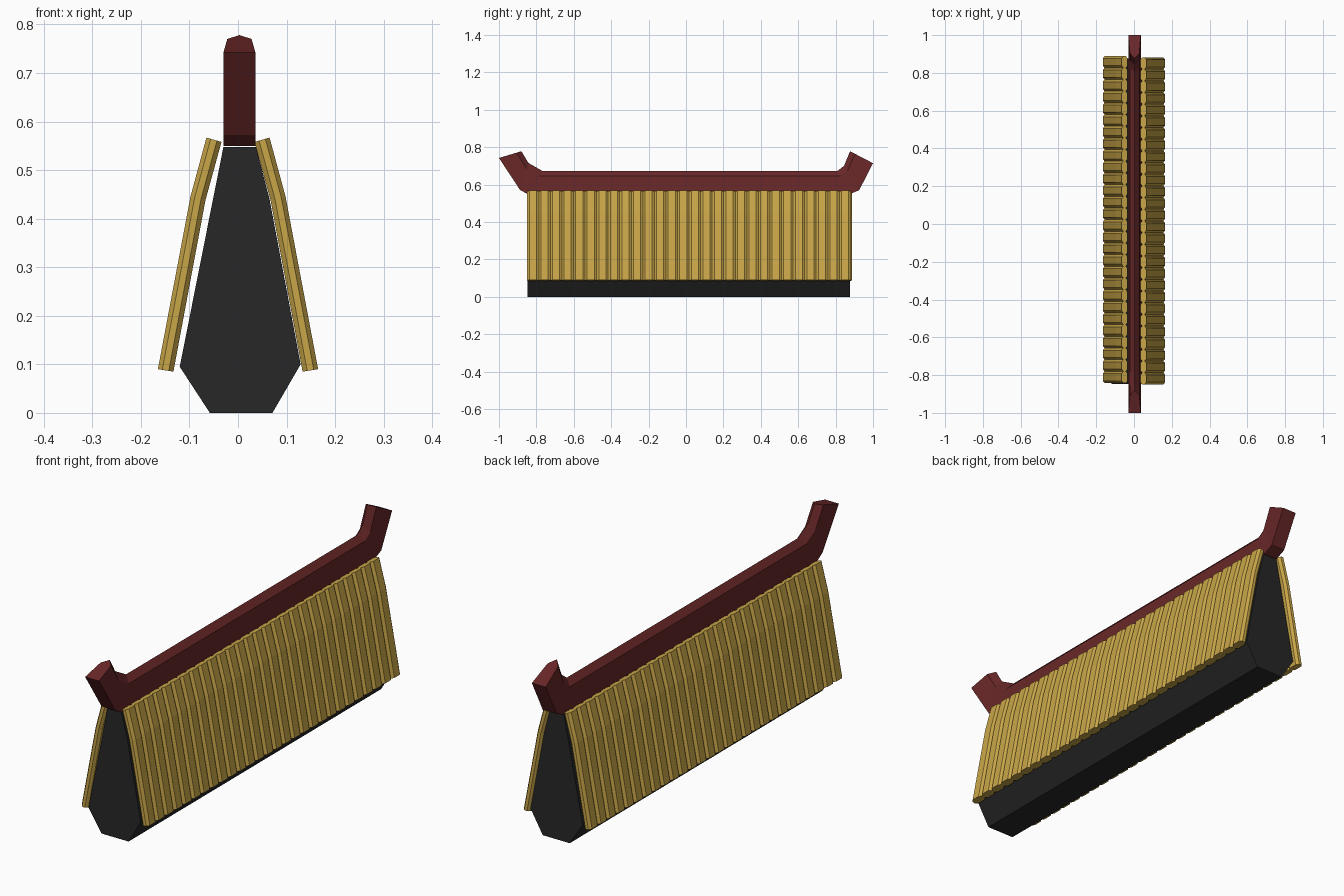
import bpy, bmesh
from mathutils import Vector

if "Cube" in bpy.data.objects:
    bpy.data.objects.remove(bpy.data.objects["Cube"])


def material(name, color):
    m = bpy.data.materials.new(name)
    m.diffuse_color = (*color, 1)
    m.use_nodes = True
    m.node_tree.nodes["Principled BSDF"].inputs["Base Color"].default_value = m.diffuse_color
    return m


def loft(name, rings, mat):
    """Join a row of matching cross-sections and cap both ends."""
    bm = bmesh.new()
    loops = [[bm.verts.new(p) for p in ring] for ring in rings]
    n = len(loops[0])
    for a, b in zip(loops, loops[1:]):
        for i in range(n):
            j = (i + 1) % n
            bm.faces.new((a[i], a[j], b[j], b[i]))
    bm.faces.new(loops[0])
    bm.faces.new(loops[-1])
    bmesh.ops.recalc_face_normals(bm, faces=bm.faces)
    mesh = bpy.data.meshes.new(name)
    bm.to_mesh(mesh)
    bm.free()
    mesh.materials.append(mat)
    obj = bpy.data.objects.new(name, mesh)
    bpy.context.collection.objects.link(obj)
    return obj


black = material("black", (0.02, 0.02, 0.02))
gold = material("gold", (0.58, 0.38, 0.065))
red = material("dark_red", (0.14, 0.02, 0.021))

# Dark core of the roof
profile = [(-0.058, 0), (0.071, 0), (0.129, 0.1), (0.065, 0.44),
           (0.037, 0.548), (-0.03, 0.548), (-0.12, 0.095)]
loft("roof_core", [[(x, y, z) for x, z in profile] for y in (-0.848, 0.876)], black)

# Ridge beam with upturned ends: (bottom, top) of each station in the y-z plane
stations = [((-1.0, 0.742), (-0.88, 0.778)), ((-0.888, 0.572), (-0.842, 0.715)),
            ((-0.85, 0.55), (-0.768, 0.673)), ((0.88, 0.55), (0.81, 0.673)),
            ((0.926, 0.57), (0.845, 0.70)), ((1.0, 0.714), (0.877, 0.778))]
section = [(-0.03, 0), (-0.022, 0.78), (0.003, 1), (0.028, 0.78), (0.036, 0)]
rings = []
for low, high in stations:
    low, high = Vector(low), Vector(high)
    rings.append([(x, *low.lerp(high, t)) for x, t in section])
loft("ridge_beam", rings, red)

# Rows of long tiles: (inner, outer) of each bend in the x-z plane
bends = [((0.133, 0.085), (0.165, 0.09)), ((0.067, 0.438), (0.098, 0.445)),
         ((0.034, 0.558), (0.065, 0.567))]
tile = [(-0.02, 0), (-0.031, 0.3), (-0.031, 0.72), (-0.019, 1),
        (0.019, 1), (0.031, 0.72), (0.031, 0.3), (0.02, 0)]
count, pitch = 28, 0.0618
for side, name, start in ((1, "right_tiles", -0.818), (-1, "left_tiles", -0.811)):
    rings = []
    for inner, outer in bends:
        inner, outer = Vector(inner), Vector(outer)
        ring = []
        for y, t in tile:
            p = inner.lerp(outer, t)
            ring.append((side * p.x, start + y, p.y))
        rings.append(ring)
    row = loft(name, rings, gold)
    arr = row.modifiers.new("row", 'ARRAY')
    arr.count = count
    arr.use_relative_offset = False
    arr.use_constant_offset = True
    arr.constant_offset_displace = (0, pitch, 0)
